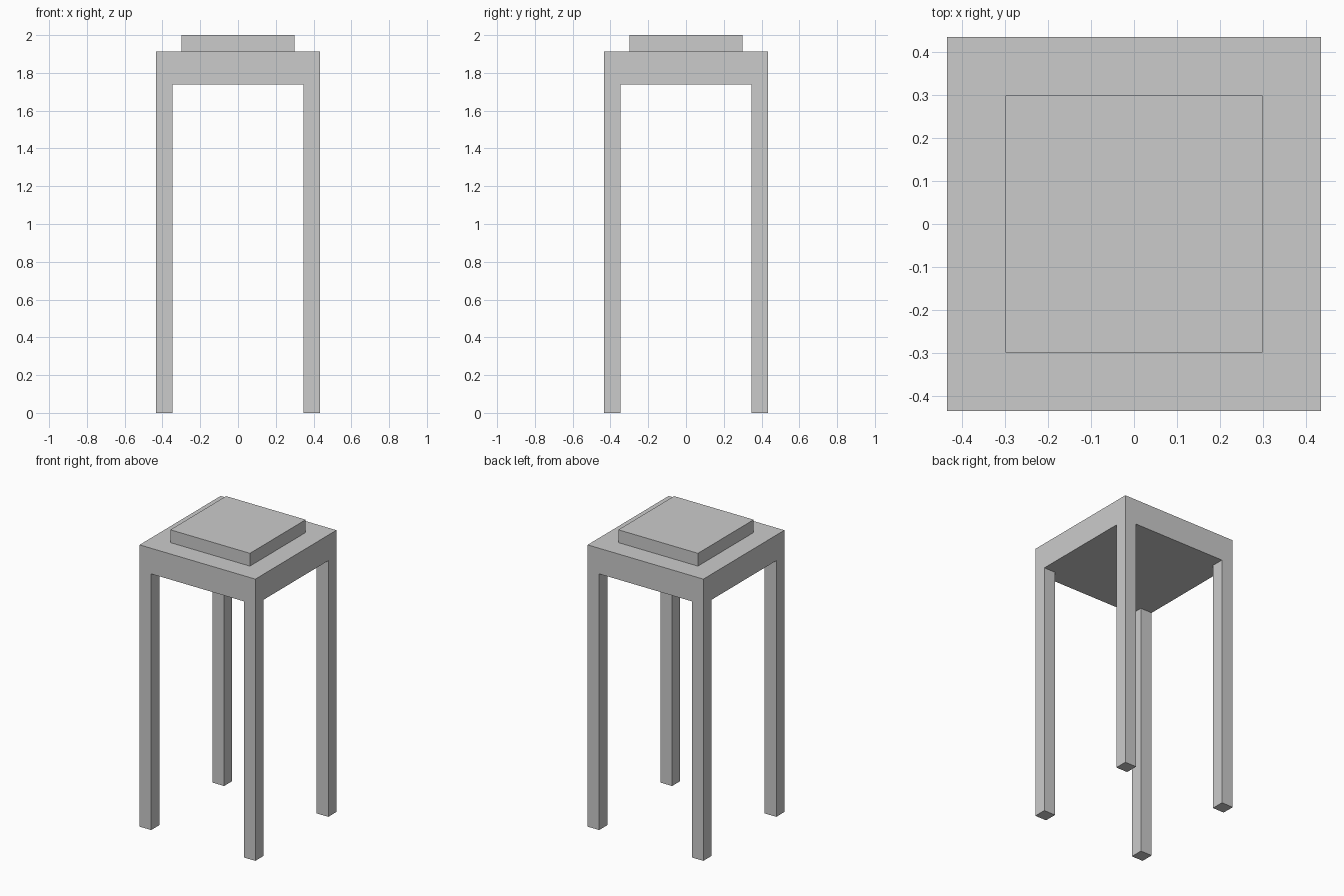
import bpy, bmesh
from mathutils import Matrix, Vector

if "Cube" in bpy.data.objects:
    bpy.data.objects.remove(bpy.data.objects["Cube"])

U = 2 / 23                      # leg thickness, the module of the design
HALF, INNER = 5 * U, 4 * U      # outer half width, inner half width
LEG_TOP, FRAME_TOP, TOP = 20 * U, 22 * U, 2.0
PAD_HALF = 0.299


def add_box(bm, half, z0, z1):
    m = Matrix.Translation((0, 0, (z0 + z1) / 2)) @ Matrix.Diagonal((2 * half, 2 * half, z1 - z0, 1))
    bmesh.ops.create_cube(bm, size=1, matrix=m)


def finish(bm, name):
    bmesh.ops.recalc_face_normals(bm, faces=bm.faces)
    mesh = bpy.data.meshes.new(name)
    bm.to_mesh(mesh)
    bm.free()
    bpy.context.collection.objects.link(bpy.data.objects.new(name, mesh))


# Frame: thick slab, cut at the leg lines, with its corners extruded down as legs
bm = bmesh.new()
add_box(bm, HALF, LEG_TOP, FRAME_TOP)
for axis in (Vector((1, 0, 0)), Vector((0, 1, 0))):
    for s in (-INNER, INNER):
        bmesh.ops.bisect_plane(bm, geom=bm.verts[:] + bm.edges[:] + bm.faces[:],
                               plane_co=axis * s, plane_no=axis)
bm.normal_update()
corners = []
for f in bm.faces:
    c = f.calc_center_median()
    if f.normal.z < -0.9 and min(abs(c.x), abs(c.y)) > INNER:
        corners.append(f)
feet = bmesh.ops.extrude_discrete_faces(bm, faces=corners)["faces"]
for f in feet:
    for v in f.verts:
        v.co.z = 0
bmesh.ops.recalc_face_normals(bm, faces=bm.faces)
bmesh.ops.dissolve_limit(bm, angle_limit=0.01, verts=bm.verts, edges=bm.edges)
finish(bm, "frame_and_legs")

# Raised square pad on top
bm = bmesh.new()
add_box(bm, PAD_HALF, FRAME_TOP, TOP)
finish(bm, "seat_pad")
